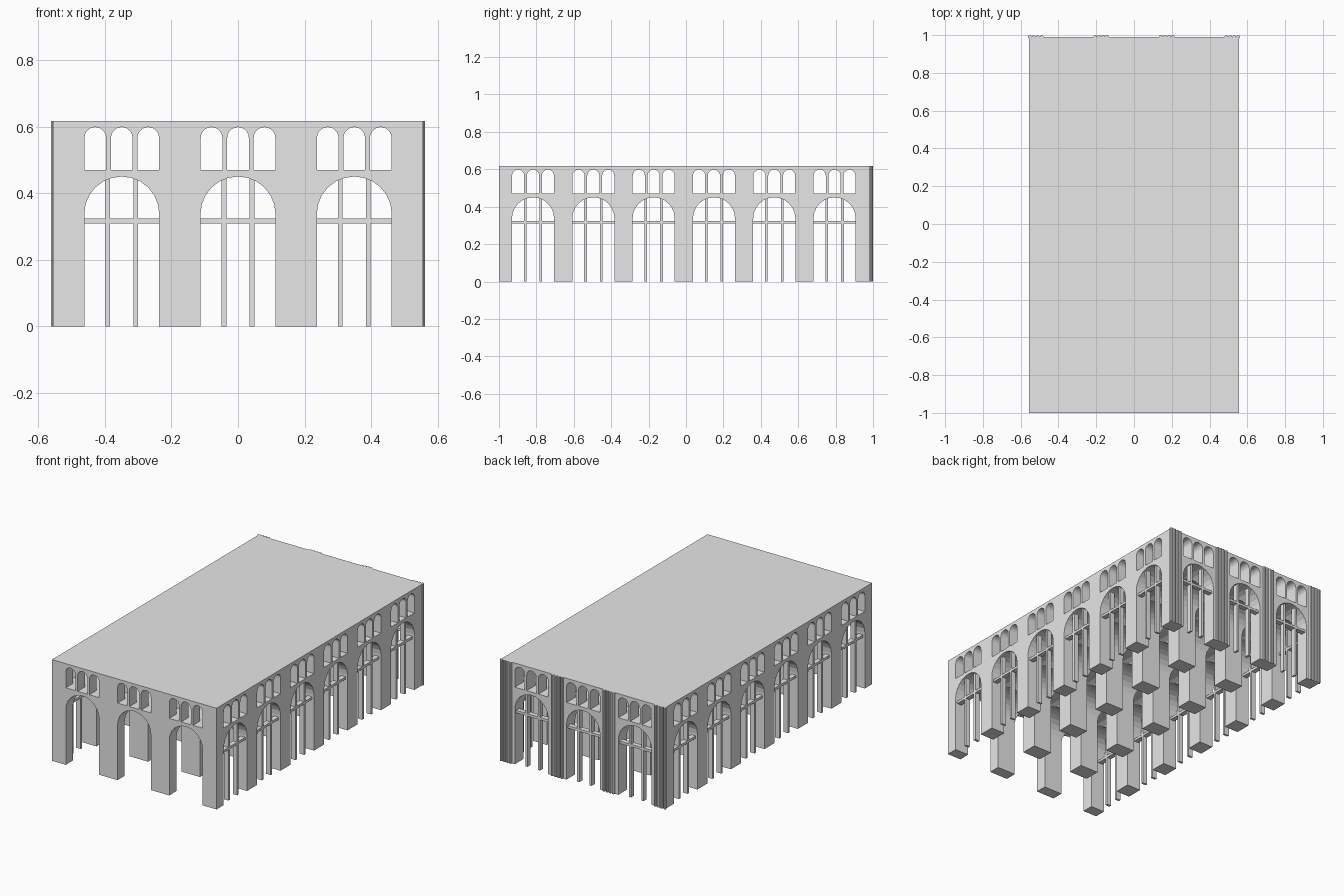
import bpy, bmesh, math

if "Cube" in bpy.data.objects:
    bpy.data.objects.remove(bpy.data.objects["Cube"], do_unlink=True)

stone = bpy.data.materials.new("grey_stone")
stone.use_nodes = True
COLOUR = (0.8, 0.8, 0.8, 1)
stone.diffuse_color = COLOUR
stone.node_tree.nodes["Principled BSDF"].inputs["Base Color"].default_value = COLOUR

HALF_X, FRONT, BACK, HEIGHT = 0.555, -1.0, 0.99, 0.617
X_BAYS = [-0.349, 0, 0.349]
Y_BAYS = [-0.818 + 0.3225 * i for i in range(6)]
POST_OFFSET = 0.042


def finish(bm, name):
    bmesh.ops.recalc_face_normals(bm, faces=bm.faces)
    mesh = bpy.data.meshes.new(name)
    bm.to_mesh(mesh)
    bm.free()
    mesh.materials.append(stone)
    obj = bpy.data.objects.new(name, mesh)
    bpy.context.collection.objects.link(obj)
    return obj


def add_box(bm, x0, x1, y0, y1, z0, z1):
    verts = bmesh.ops.create_cube(bm, size=1)["verts"]
    for v in verts:
        v.co = (x0 if v.co.x < 0 else x1,
                y0 if v.co.y < 0 else y1,
                z0 if v.co.z < 0 else z1)


def add_tunnel(bm, axis, centre, radius, bottom, spring, segments):
    """Round-headed opening running right through along one axis."""
    profile = [(centre + radius, bottom)]
    for i in range(segments + 1):
        a = math.pi * i / segments
        profile.append((centre + radius * math.cos(a), spring + radius * math.sin(a)))
    profile.append((centre - radius, bottom))
    rings = []
    for d in (-1.2, 1.2):
        rings.append([bm.verts.new((u, d, z) if axis == "y" else (d, u, z))
                      for u, z in profile])
    n = len(profile)
    bm.faces.new(rings[0])
    bm.faces.new(rings[1])
    for i in range(n):
        j = (i + 1) % n
        bm.faces.new((rings[0][i], rings[0][j], rings[1][j], rings[1][i]))


def tunnel_cutter(axis, bays):
    bm = bmesh.new()
    for c in bays:
        # tall arch with three small windows above
        add_tunnel(bm, axis, c, 0.1125, -0.1, 0.3375, 12)
        for k in (-1, 0, 1):
            add_tunnel(bm, axis, c + k * 0.0795, 0.0325, 0.47, 0.566, 10)
    obj = finish(bm, "tunnel_cutter_" + axis)
    obj.hide_render = True
    return obj


# Arcaded block with crossing vaults
bm = bmesh.new()
add_box(bm, -HALF_X, HALF_X, FRONT, BACK, 0, HEIGHT)
hall = finish(bm, "arcaded_hall")
bpy.context.view_layer.objects.active = hall
for axis, bays in (("y", X_BAYS), ("x", Y_BAYS)):
    cutter = tunnel_cutter(axis, bays)
    mod = hall.modifiers.new("openings", "BOOLEAN")
    mod.operation = "DIFFERENCE"
    mod.solver = "EXACT"
    mod.object = cutter
    bpy.ops.object.modifier_apply(modifier=mod.name)
    bpy.data.objects.remove(cutter, do_unlink=True)


def window_frame(name, place, bays):
    """Two posts and a transom in each arch; place maps (u, depth) to x, y ranges."""
    bm = bmesh.new()
    for c in bays:
        for s in (-1, 1):
            p = c + s * POST_OFFSET
            add_box(bm, *place(p - 0.007, p + 0.007), 0, 0.455)
        add_box(bm, *place(c - 0.115, c + 0.115), 0.309, 0.324)
    return finish(bm, name)


# Frames on both long sides and the back; the front stays open
INSET, DEPTH = 0.012, 0.03
outer, inner = HALF_X - INSET, HALF_X - INSET - DEPTH
window_frame("left_window_frames", lambda a, b: (inner, outer, a, b), Y_BAYS)
window_frame("right_window_frames", lambda a, b: (-outer, -inner, a, b), Y_BAYS)
window_frame("back_window_frames",
             lambda a, b: (a, b, BACK - INSET - DEPTH, BACK - INSET), X_BAYS)

# Bundles of slim ribs on the back piers
bm = bmesh.new()
for centre in (-0.52, -0.1745, 0.1745, 0.52):
    for k in range(4):
        ring = bmesh.ops.create_cone(bm, cap_ends=True, segments=10, radius1=0.01,
                                     radius2=0.01, depth=HEIGHT)["verts"]
        bmesh.ops.translate(bm, verts=ring,
                            vec=(centre + (k - 1.5) * 0.021, BACK, HEIGHT / 2))
finish(bm, "back_pier_ribs")
